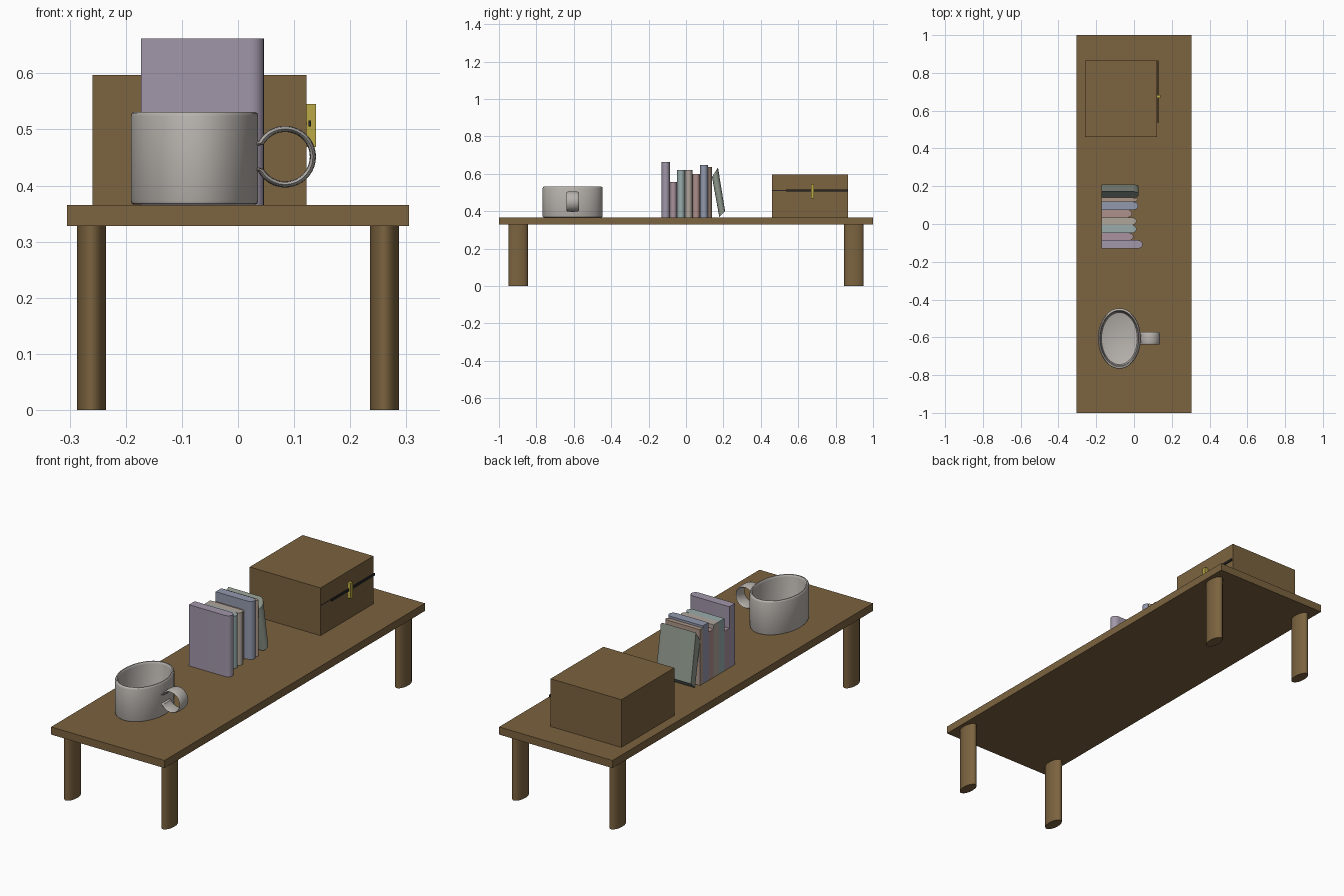
import bpy, bmesh, math

if "Cube" in bpy.data.objects:
    bpy.data.objects.remove(bpy.data.objects["Cube"])

TOP = 0.365  # height of the table surface


def material(name, rgb):
    m = bpy.data.materials.new(name)
    m.diffuse_color = (*rgb, 1)
    m.use_nodes = True
    m.node_tree.nodes["Principled BSDF"].inputs["Base Color"].default_value = m.diffuse_color
    return m


WOOD = material("wood", (0.20, 0.125, 0.05))
BRASS = material("brass", (0.50, 0.40, 0.06))
IRON = material("dark_iron", (0.02, 0.02, 0.02))
CERAMIC = material("ceramic", (0.48, 0.45, 0.42))


def loft(name, rings, mat, smooth=False):
    """Skin a list of equal-length point rings and cap both ends."""
    bm = bmesh.new()
    vs = [[bm.verts.new(p) for p in ring] for ring in rings]
    n = len(vs[0])
    for a, b in zip(vs, vs[1:]):
        for i in range(n):
            j = (i + 1) % n
            bm.faces.new((a[i], a[j], b[j], b[i]))
    bm.faces.new(vs[0][::-1])
    bm.faces.new(vs[-1])
    bmesh.ops.recalc_face_normals(bm, faces=bm.faces)
    mesh = bpy.data.meshes.new(name)
    bm.to_mesh(mesh)
    bm.free()
    ob = bpy.data.objects.new(name, mesh)
    bpy.context.collection.objects.link(ob)
    mesh.materials.append(mat)
    if smooth:
        bpy.ops.object.select_all(action='DESELECT')
        ob.select_set(True)
        bpy.context.view_layer.objects.active = ob
        bpy.ops.object.shade_smooth_by_angle(angle=math.radians(35))
    return ob


def box(name, x, y, z, mat):
    return loft(name, [[(x[0], y[0], h), (x[1], y[0], h), (x[1], y[1], h), (x[0], y[1], h)]
                       for h in z], mat)


def oval(cx, cy, rx, ry, z, n):
    return [(cx + rx * math.cos(2 * math.pi * i / n),
             cy + ry * math.sin(2 * math.pi * i / n), z) for i in range(n)]


# table: top and four oval legs
box("table_top", (-0.305, 0.305), (-1, 1), (0.328, TOP), WOOD)
for sx, side in ((-1, "left"), (1, "right")):
    for sy, end in ((-1, "front"), (1, "back")):
        loft(f"{end}_{side}_leg",
             [oval(sx * 0.261, sy * 0.898, 0.026, 0.052, z, 32) for z in (0, 0.33)], WOOD, True)

# mug: oval body with rounded foot, rim and hollow inside (inset from outer wall, height)
MX, MY, RX, RY = -0.0775, -0.606, 0.1135, 0.160
profile = [(0.006, 0.366), (0.002, 0.368), (0, 0.373), (0, 0.524), (0.002, 0.529),
           (0.005, 0.531), (0.011, 0.531), (0.014, 0.528), (0.016, 0.522),
           (0.019, 0.390), (0.022, 0.383), (0.028, 0.380)]
loft("mug_body", [oval(MX, MY, RX - d * 0.85, RY - d, z, 64) for d, z in profile], CERAMIC, True)

# mug handle: flat oval band swept around most of a circle
HX, HZ, HR = 0.084, 0.4515, 0.0495
path = []
for i in range(33):
    t = math.radians(150 - 300 * i / 32)
    path.append((HX + HR * math.cos(t), HZ + HR * math.sin(t), math.cos(t), math.sin(t)))
start, end = path[0], path[-1]
path.insert(0, (start[0] - 0.014, start[1] - 0.004, *start[2:]))
path.append((end[0] - 0.014, end[1] + 0.004, *end[2:]))
rings = []
for x, z, c, s in path:
    ring = []
    for k in range(16):
        a = 2 * math.pi * k / 16
        r = 0.0055 * math.sin(a)
        ring.append((x + r * c, MY + 0.033 * math.cos(a), z + r * s))
    rings.append(ring)
loft("mug_handle", rings, CERAMIC, True)


def book(name, corners, x_end, rgb):
    """Solid book with rounded spine; corners are (y, z): bottom -y, bottom +y, top +y, top -y."""
    bl, br, tr, tl = corners
    spine = 0.026
    outline = [(-0.173, 1), (-0.173, 0)]
    for i in range(13):
        a = math.pi * (i / 12 - 0.5)
        outline.append((x_end - spine + spine * math.cos(a), 0.5 + 0.5 * math.sin(a)))
    rings = [[(x, p[0] + (q[0] - p[0]) * u, p[1] + (q[1] - p[1]) * u) for x, u in outline]
             for p, q in ((bl, br), (tl, tr))]
    loft(name, rings, material(name + "_cover", rgb), True)


# upright books: y start, y end, top, spine x, colour
books = [
    (-0.130, -0.086, 0.662, 0.046, (0.36, 0.31, 0.40)),
    (-0.086, -0.048, 0.557, -0.003, (0.40, 0.29, 0.34)),
    (-0.048, -0.005, 0.620, 0.013, (0.32, 0.41, 0.41)),
    (-0.005, 0.035, 0.620, 0.013, (0.43, 0.38, 0.33)),
    (0.035, 0.075, 0.600, -0.010, (0.42, 0.28, 0.26)),
    (0.075, 0.118, 0.647, 0.022, (0.29, 0.32, 0.42)),
    (0.118, 0.139, 0.636, 0.020, (0.42, 0.31, 0.25)),
]
for i, (y0, y1, h, xe, rgb) in enumerate(books, 1):
    book(f"book_{i}", [(y0, TOP), (y1, TOP), (y1, h), (y0, h)], xe, rgb)
# last book leans against the row
book("leaning_book", [(0.178, 0.369), (0.209, 0.400), (0.171, 0.634), (0.139, 0.583)],
     0.025, (0.28, 0.32, 0.27))

# wooden chest with seam, dark strip and latch on the right side
box("chest", (-0.259, 0.122), (0.46, 0.866), (TOP, 0.597), WOOD)
box("chest_seam", (0.11, 0.123), (0.461, 0.865), (0.509, 0.512), IRON)
box("chest_strip", (0.1255, 0.1305), (0.535, 0.865), (0.505, 0.516), IRON)
box("chest_latch", (0.121, 0.139), (0.667, 0.684), (0.469, 0.545), BRASS)
